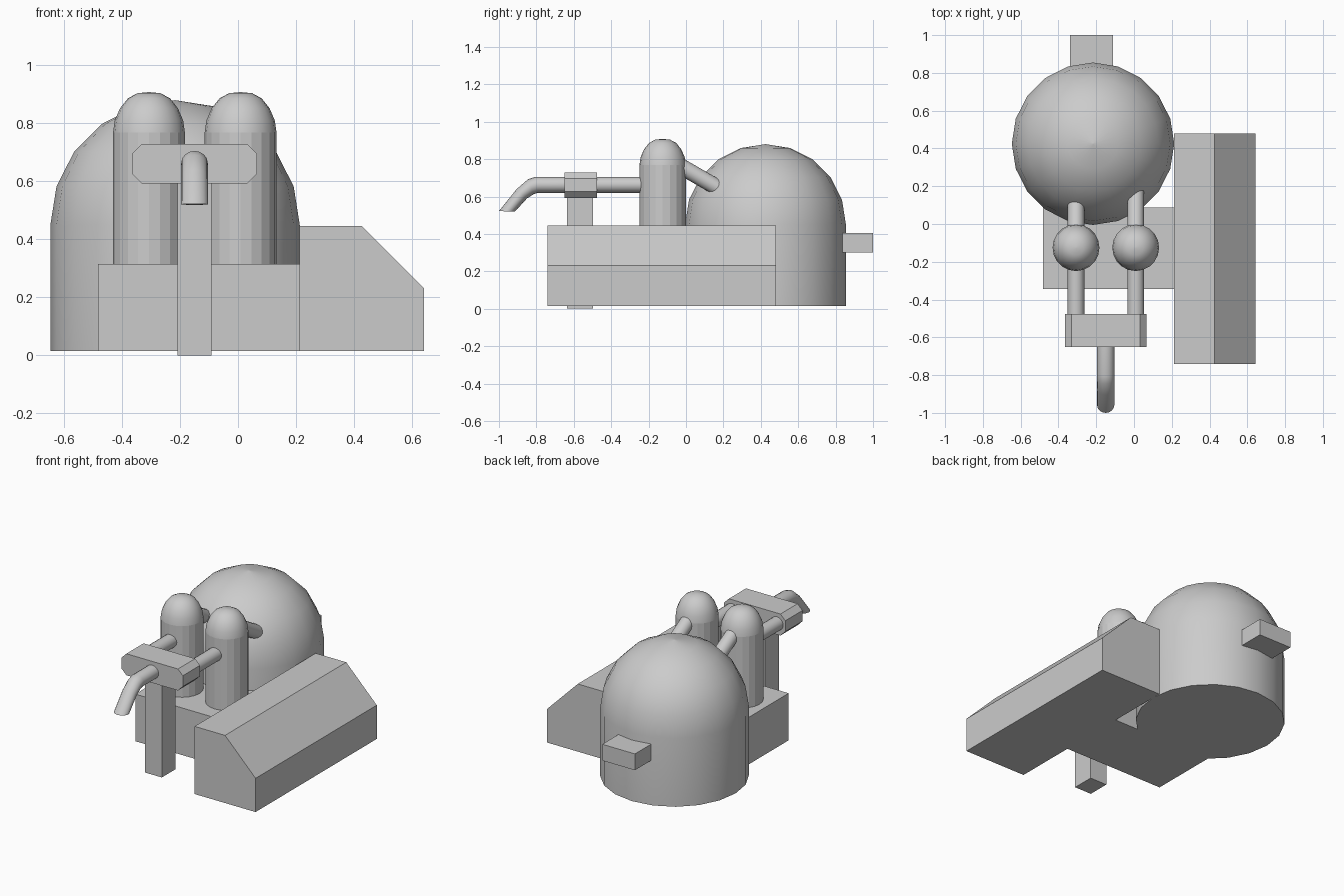
import bpy, bmesh, math
from mathutils import Vector

if "Cube" in bpy.data.objects:
    bpy.data.objects.remove(bpy.data.objects["Cube"])


def finish(name, bm, smooth=None):
    bmesh.ops.recalc_face_normals(bm, faces=bm.faces)
    if smooth:
        for f in bm.faces:
            f.smooth = smooth(f)
    me = bpy.data.meshes.new(name)
    bm.to_mesh(me)
    bm.free()
    ob = bpy.data.objects.new(name, me)
    bpy.context.collection.objects.link(ob)
    return ob


def prism(name, profile, y0, y1):
    """Extrude an (x, z) profile along y."""
    bm = bmesh.new()
    face = bm.faces.new([bm.verts.new((x, y0, z)) for x, z in profile])
    ext = bmesh.ops.extrude_face_region(bm, geom=[face])
    bmesh.ops.translate(bm, vec=(0, y1 - y0, 0),
                        verts=[v for v in ext['geom'] if isinstance(v, bmesh.types.BMVert)])
    return finish(name, bm)


def box(name, x0, x1, y0, y1, z0, z1):
    return prism(name, [(x0, z0), (x1, z0), (x1, z1), (x0, z1)], y0, y1)


def loft(name, rings, smooth):
    """Skin a list of equally sized point rings and cap both ends."""
    bm = bmesh.new()
    vs = [[bm.verts.new(p) for p in r] for r in rings]
    n = len(vs[0])
    for a, b in zip(vs, vs[1:]):
        for i in range(n):
            j = (i + 1) % n
            bm.faces.new((a[i], a[j], b[j], b[i]))
    bm.faces.new(vs[0])
    bm.faces.new(vs[-1])
    bmesh.ops.remove_doubles(bm, verts=bm.verts, dist=1e-5)
    return finish(name, bm, smooth)


def lathe(name, cx, cy, profile, smooth, n=20):
    ang = [2 * math.pi * i / n for i in range(n)]
    return loft(name, [[(cx + r * math.cos(a), cy + r * math.sin(a), z) for a in ang]
                       for r, z in profile], smooth)


def pipe(name, x, sections, r=0.044, n=16):
    """Tube in the yz plane; each section gives its top and bottom (y, z)."""
    rings = []
    for ty, tz, by, bz in sections:
        top, bot = Vector((x, ty, tz)), Vector((x, by, bz))
        mid, half = (top + bot) / 2, (top - bot) / 2
        rings.append([mid + half * math.cos(2 * math.pi * i / n)
                      + Vector((r * math.sin(2 * math.pi * i / n), 0, 0)) for i in range(n)])
    return loft(name, rings, lambda f: len(f.verts) == 4)


# Large domed tank
R = 0.43
arc = [(R * math.cos(math.radians(a)), 0.45 + R * math.sin(math.radians(a)))
       for a in range(0, 90, 18)]
tank = [(R, 0.015)] + arc + [(0.0004, 0.45 + R)]
lathe("domed_tank", -0.217, 0.425, tank, lambda f: len(f.verts) <= 4)

# Base block and side housing with sloped edge
box("base_block", -0.482, 0.212, -0.345, 0.088, 0.015, 0.315)
prism("side_housing", [(0.212, 0.015), (0.642, 0.015), (0.642, 0.23),
                       (0.427, 0.446), (0.212, 0.446)], -0.74, 0.48)

# Two round-topped cylinders with their front and rear pipes
small = [(0.124, 0.3), (0.124, 0.768), (0.118, 0.81), (0.1, 0.852),
         (0.073, 0.886), (0.04, 0.904), (0.0004, 0.908)]
for side, x in (("left", -0.307), ("right", 0.009)):
    lathe("cylinder_" + side, x, -0.125, small,
          lambda f: f.calc_center_median().z > 0.77)
    pipe("front_pipe_" + side, x, [(-0.16, 0.705, -0.16, 0.62), (-0.55, 0.705, -0.55, 0.62)])
    pipe("rear_pipe_" + side, x, [(-0.075, 0.838, -0.118, 0.763), (0.24, 0.656, 0.197, 0.581)])

# Chamfered manifold block on its post
c, x0, x1, z0, z1 = 0.034, -0.366, 0.066, 0.592, 0.729
prism("manifold", [(x0 + c, z0), (x1 - c, z0), (x1, z0 + c), (x1, z1 - c),
                   (x1 - c, z1), (x0 + c, z1), (x0, z1 - c), (x0, z0 + c)], -0.65, -0.477)
box("manifold_post", -0.209, -0.091, -0.637, -0.498, 0, 0.62)

# Bent outlet spout
pipe("outlet_spout", -0.15, [(-0.6, 0.705, -0.6, 0.62), (-0.805, 0.705, -0.79, 0.62),
                             (-0.845, 0.692, -0.815, 0.612), (-0.905, 0.64, -0.85, 0.59),
                             (-1.0, 0.522, -0.915, 0.519)], r=0.046)

# Rear stub
box("rear_stub", -0.34, -0.11, 0.8, 1.0, 0.3, 0.404)
